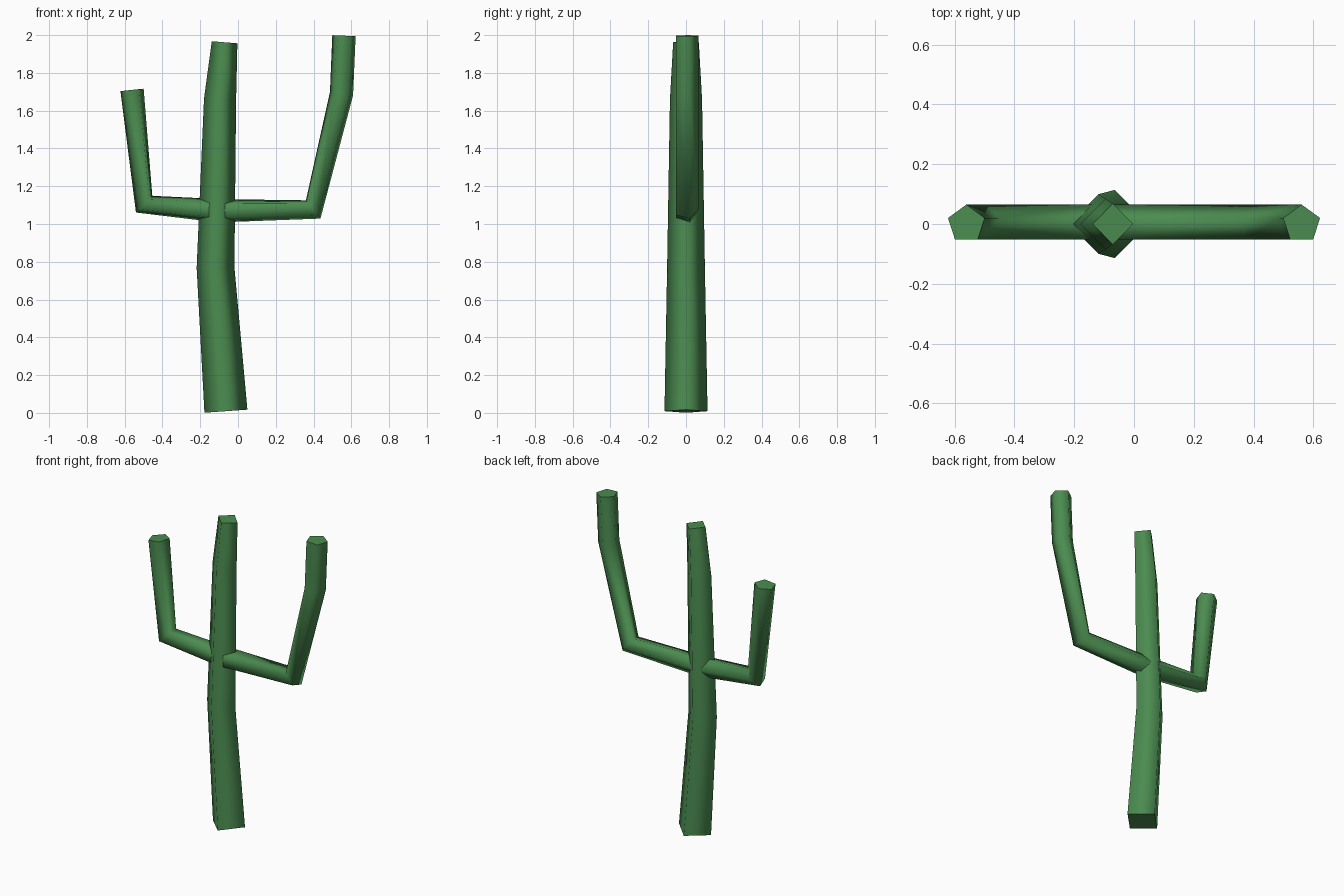
import bpy, bmesh, math
from mathutils import Vector

if "Cube" in bpy.data.objects:
    bpy.data.objects.remove(bpy.data.objects["Cube"])

green = bpy.data.materials.new("cactus green")
green.diffuse_color = (0.07, 0.26, 0.08, 1)
green.use_nodes = True
green.node_tree.nodes["Principled BSDF"].inputs["Base Color"].default_value = green.diffuse_color


def tube(name, path, radii, sides):
    """Sweep a polygon along a path in the xz plane; first corner points to +y."""
    pts = [Vector((x, 0, z)) for x, z in path]
    bm = bmesh.new()
    rings = []
    for i, (p, r) in enumerate(zip(pts, radii)):
        # ring faces the average direction of its neighbouring segments
        t = Vector()
        if i > 0:
            t += (p - pts[i - 1]).normalized()
        if i < len(pts) - 1:
            t += (pts[i + 1] - p).normalized()
        t.normalize()
        y = Vector((0, 1, 0))
        side = y.cross(t)
        ring = []
        for k in range(sides):
            a = 2 * math.pi * k / sides
            ring.append(bm.verts.new(p + r * (math.cos(a) * y + math.sin(a) * side)))
        rings.append(ring)
    for a, b in zip(rings, rings[1:]):
        for k in range(sides):
            n = (k + 1) % sides
            bm.faces.new((a[k], a[n], b[n], b[k])).smooth = True
    # flat end caps with sharp rims
    for ring in (rings[0], rings[-1]):
        cap = bm.faces.new(ring)
        for e in cap.edges:
            e.smooth = False
    bmesh.ops.recalc_face_normals(bm, faces=bm.faces)
    me = bpy.data.meshes.new(name)
    bm.to_mesh(me)
    bm.free()
    me.materials.append(green)
    ob = bpy.data.objects.new(name, me)
    bpy.context.collection.objects.link(ob)
    return ob


# tapering, slightly bent trunk
tube("trunk", [(-0.064, 0.009), (-0.119, 0.77), (-0.095, 1.66), (-0.071, 1.962)],
     [0.114, 0.1, 0.085, 0.068], 4)

# short left arm with one elbow
tube("left_arm", [(-0.11, 1.071), (-0.497, 1.105), (-0.561, 1.71)], [0.065] * 3, 5)

# taller right arm with an elbow and an upper bend
tube("right_arm", [(-0.11, 1.07), (0.398, 1.077), (0.548, 1.69), (0.561, 1.997)],
     [0.065] * 4, 5)
